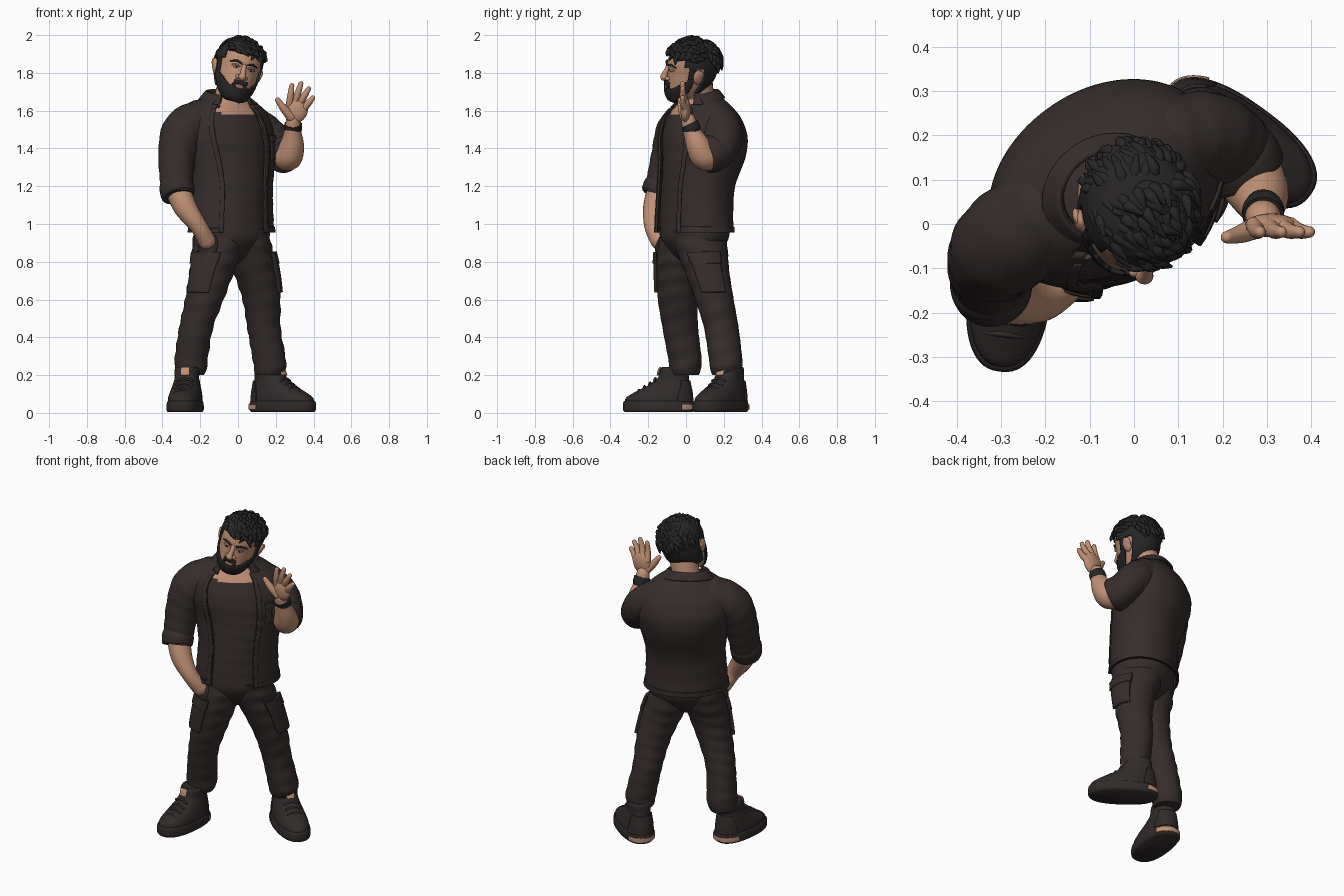
import bpy, bmesh, math, random
from mathutils import Vector, Matrix

if "Cube" in bpy.data.objects:
    bpy.data.objects.remove(bpy.data.objects["Cube"])

random.seed(4)
YAW = 33                                     # the body is turned towards +x


def mat(name, r, g, b):
    m = bpy.data.materials.new(name)
    m.diffuse_color = (r, g, b, 1)
    m.use_nodes = True
    m.node_tree.nodes["Principled BSDF"].inputs["Base Color"].default_value = m.diffuse_color
    return m


CLOTH = mat("dark cloth", .036, .026, .0245)
HAIR = mat("black hair", .021, .0185, .019)
SKIN = mat("tan skin", .53, .28, .18)
LIP = mat("lips", .40, .18, .11)
WHITE = mat("eye white", .62, .48, .40)
SHOE = mat("shoe black", .030, .0235, .0225)
HEAD = Matrix.Translation((-.002, .022, 1.812)) @ Matrix.Rotation(math.radians(14), 4, 'Z') \
    @ Matrix.Rotation(math.radians(15), 4, 'Y')


def finish(bm, name, mats, head=False, thick=0, angle=50):
    bmesh.ops.recalc_face_normals(bm, faces=bm.faces)
    me = bpy.data.meshes.new(name)
    bm.to_mesh(me)
    bm.free()
    ob = bpy.data.objects.new(name, me)
    bpy.context.collection.objects.link(ob)
    for m in mats:
        me.materials.append(m)
    if head:
        ob.matrix_world = HEAD
    if thick:
        s = ob.modifiers.new("thickness", 'SOLIDIFY')
        s.thickness, s.offset = thick, 0
    bpy.ops.object.select_all(action='DESELECT')
    ob.select_set(True)
    bpy.context.view_layer.objects.active = ob
    bpy.ops.object.shade_smooth_by_angle(angle=math.radians(angle))
    return ob


def spline(P, k):
    """Catmull-Rom samples through tuples of numbers."""
    out = []
    for i in range(len(P) - 1):
        a, b, c, d = P[max(i - 1, 0)], P[i], P[i + 1], P[min(i + 2, len(P) - 1)]
        for j in range(k):
            t = j / k
            out.append([.5 * (2 * q + (r - p) * t + (2 * p - 5 * q + 4 * r - s) * t * t
                              + (3 * q - p - 3 * r + s) * t ** 3) for p, q, r, s in zip(a, b, c, d)])
    return out + [list(P[-1])]


def loft(name, rings, mats, yaw=YAW, t0=0, t1=360, d=0, fold=0, k=5, n=56, e=2,
         rule=None, keep=None, thick=0, head=False):
    """Stack of (x, y, z, half width, half depth[, tilt]) rings; angle 0 is the front."""
    bm, w = bmesh.new(), math.radians(yaw)
    closed, rows, info = t1 - t0 == 360, [], {}
    for r in spline(rings, k):
        x, y, z, a, b = r[:5]
        tilt = r[5] if len(r) > 5 else 0
        row = []
        for i in range(n if closed else n + 1):
            deg = t0 + (t1 - t0) * i / n
            t = math.radians(deg)
            s, c = math.sin(t), math.cos(t)
            f = 1 + fold * math.sin(z * 75 + 2.2 * math.sin(t + z * 5)) * (.6 + .4 * math.sin(2 * t))
            p = math.copysign(abs(s) ** (2 / e), s) * (a + d) * f
            q = math.copysign(abs(c) ** (2 / e), c) * (b + d) * f
            v = bm.verts.new((x + p * math.cos(w) + q * math.sin(w),
                              y + p * math.sin(w) - q * math.cos(w), z + tilt * c))
            info[v] = (abs((deg + 180) % 360 - 180), z)
            row.append(v)
        rows.append(row)
    for lo, hi in zip(rows, rows[1:]):
        for i in range(n):
            j = (i + 1) % len(lo)
            t, z = info[lo[i]]
            if keep and not keep(t, z):
                continue
            f = bm.faces.new((lo[i], lo[j], hi[j], hi[i]))
            if rule:
                f.material_index = rule(t, z)
    if closed and not thick:
        bm.faces.new(rows[0])
        bm.faces.new(rows[-1])
    bmesh.ops.delete(bm, geom=[v for v in bm.verts if not v.link_faces], context='VERTS')
    return finish(bm, name, mats, head, thick)


def cut(rings, z0, z1, m=6):
    """Part of a ring stack between two heights."""
    S = spline(rings, 12)
    return [min(S, key=lambda r: abs(r[2] - (z0 + (z1 - z0) * i / m))) for i in range(m + 1)]


def tubes(name, paths, m, n=24, k=6, flat_end=False, fold=0, head=False):
    """Round tubes along (x, y, z, radius) points with domed ends."""
    bm = bmesh.new()
    for path in paths:
        S = [(Vector(p[:3]), max(p[3], .001)) for p in spline(path, k)]
        dome = [(math.sin(a), math.cos(a)) for a in (.5, 1, 1.4)]
        d0, d1 = (S[0][0] - S[1][0]).normalized(), (S[-1][0] - S[-2][0]).normalized()
        if not flat_end:
            S += [(S[-1][0] + d1 * S[-1][1] * s, S[-1][1] * c) for s, c in dome]
        S = [(S[0][0] + d0 * S[0][1] * s, S[0][1] * c) for s, c in reversed(dome)] + S
        old, rows = -d0, []
        side = old.orthogonal().normalized()
        for i, (p, r) in enumerate(S):
            tan = (S[min(i + 1, len(S) - 1)][0] - S[max(i - 1, 0)][0]).normalized()
            side = old.rotation_difference(tan) @ side
            up, old = tan.cross(side), tan
            row = []
            for j in range(n):
                a = math.tau * j / n
                f = r * (1 + fold * math.sin(i * 1.5 + 2 * math.sin(a)))
                row.append(bm.verts.new(p + (side * math.cos(a) + up * math.sin(a)) * f))
            rows.append(row)
        for lo, hi in zip(rows, rows[1:]):
            for j in range(n):
                bm.faces.new((lo[j], lo[(j + 1) % n], hi[(j + 1) % n], hi[j]))
        bm.faces.new(rows[0])
        bm.faces.new(rows[-1])
    return finish(bm, name, [m], head)


def ball(name, loc, size, m, rot=0, axis='Y', head=False):
    bm = bmesh.new()
    M = Matrix.Translation(loc) @ Matrix.Rotation(math.radians(rot), 4, axis) @ Matrix.Diagonal((*size, 1))
    bmesh.ops.create_uvsphere(bm, u_segments=24, v_segments=14, radius=1, matrix=M)
    return finish(bm, name, [m], head)


# Undershirt with bare chest, open shirt, collar
TORSO = [(-.035, .045, .955, .235, .187), (-.035, .045, 1.05, .228, .185), (-.035, .055, 1.2, .225, .187),
         (-.05, .085, 1.35, .255, .208), (-.065, .09, 1.46, .275, .208), (-.07, .085, 1.56, .255, .172),
         (-.065, .08, 1.63, .185, .125), (-.055, .075, 1.672, .11, .098)]
loft("undershirt", cut(TORSO, .975, 1.672, 30), [CLOTH, SKIN], d=-.014, k=2, n=90,
     rule=lambda t, z: int(t < 75 and z > 1.57 + (t / 75) ** 2 * .07), fold=.006)
loft("open_shirt", TORSO, [CLOTH], t0=25, t1=322, n=80, thick=.012, fold=.007,
     keep=lambda t, z: z < 1.62 or t > 50)
for a, b in ((25, 31), (316, 322)):
    loft("shirt_placket", cut(TORSO, .955, 1.61, 10), [CLOTH], t0=a, t1=b, n=4, d=.008, thick=.007, fold=.007)
loft("chest_pocket", cut(TORSO, 1.34, 1.45), [CLOTH], t0=36, t1=62, n=10, d=.009, thick=.008)
loft("chest_pocket_flap", cut(TORSO, 1.43, 1.47), [CLOTH], t0=35, t1=63, n=10, d=.013, thick=.008)
loft("shirt_hem", cut(TORSO, .955, .985), [CLOTH], t0=25, t1=322, d=.007, thick=.008, fold=.007)
loft("collar", [(-.06, .068, 1.63, .118, .104, -.025), (-.06, .068, 1.682, .108, .094, -.02),
                (-.06, .068, 1.688, .116, .102, -.02), (-.062, .068, 1.64, .148, .128, -.035)],
     [CLOTH], t0=40, t1=316, thick=.01)
tubes("neck", [[(-.06, .075, 1.56, .088), (-.048, .07, 1.66, .08), (-.02, .06, 1.76, .08)]], SKIN)

# Sleeves, rolled cuffs and arms
tubes("right_sleeve", [[(-.18, .03, 1.545, .12), (-.285, -.04, 1.49, .118), (-.322, -.085, 1.36, .1),
                        (-.325, -.125, 1.22, .087), (-.318, -.15, 1.15, .084)]], CLOTH, 36, 8, True, .014)
tubes("left_sleeve", [[(.06, .175, 1.53, .108), (.16, .195, 1.46, .104), (.222, .165, 1.385, .096),
                       (.25, .115, 1.36, .088)]], CLOTH, 36, 8, True, .014)
tubes("right_cuff", [[(-.325, -.128, 1.215, .086), (-.324, -.136, 1.195, .092), (-.32, -.148, 1.16, .09),
                      (-.317, -.155, 1.145, .084)]], CLOTH, 36, 4, True)
tubes("left_cuff", [[(.218, .168, 1.388, .09), (.23, .15, 1.378, .099), (.25, .115, 1.362, .097),
                     (.256, .104, 1.358, .088)]], CLOTH, 36, 4, True)
tubes("right_forearm", [[(-.325, -.13, 1.2, .068), (-.28, -.165, 1.09, .062), (-.21, -.175, .99, .046),
                         (-.165, -.14, .91, .048)]], SKIN)
tubes("left_forearm", [[(.235, .145, 1.365, .072), (.268, .098, 1.358, .074), (.286, .062, 1.42, .064),
                        (.29, .03, 1.49, .046), (.292, .012, 1.55, .038)]], SKIN)
tubes("wristband", [[(.292, .03, 1.505, .048), (.292, .018, 1.53, .047)]], HAIR, flat_end=True)

# Raised open hand
ball("palm", (.31, -.003, 1.605), (.06, .027, .068), SKIN, 10)
fingers = [((.272, 1.63), (.285, 1.733)), ((.302, 1.645), (.333, 1.743)),
           ((.328, 1.64), (.374, 1.716)), ((.35, 1.612), (.396, 1.668))]
tubes("fingers", [[(x0, -.003, z0, .02), ((x0 + x1) / 2, -.016, (z0 + z1) / 2, .0175), (x1, -.018, z1, .013)]
                  for (x0, z0), (x1, z1) in fingers], SKIN, 16, 4)
tubes("thumb", [[(.282, -.005, 1.565, .026), (.242, -.022, 1.612, .021), (.21, -.03, 1.656, .014)]], SKIN, 16)

# Trousers with cargo pockets
RIGHT = [(-.25, -.005, .2, .07, .072), (-.25, -.005, .225, .082, .082), (-.248, -.005, .28, .088, .088),
         (-.222, -.03, .45, .086, .098), (-.178, -.043, .6, .1, .108), (-.138, -.035, .75, .117, .122),
         (-.115, -.012, .86, .125, .145), (-.1, .01, .97, .12, .15)]
LEFT = [(.168, .212, .2, .07, .072), (.168, .212, .225, .082, .082), (.166, .21, .28, .088, .088),
        (.137, .187, .45, .086, .094), (.124, .15, .6, .099, .104), (.09, .11, .75, .117, .12),
        (.052, .085, .86, .127, .14), (.03, .065, .97, .125, .15)]
for side, leg, a, b in (("left", LEFT, 28, 95), ("right", RIGHT, 265, 332)):
    loft(side + "_trouser_leg", leg, [CLOTH], k=9, fold=.03)
    loft(side + "_cargo_pocket", cut(leg, .635, .81), [CLOTH], t0=a, t1=b, n=16, d=.006, thick=.02)
    loft(side + "_pocket_flap", cut(leg, .785, .85), [CLOTH], t0=a - 2, t1=b + 2, n=16, d=.012, thick=.018)
loft("trouser_seat", [(-.03, .04, .79, .04, .05), (-.03, .042, .83, .13, .105), (-.032, .045, .92, .208, .166),
                      (-.035, .045, 1.01, .21, .168)], [CLOTH])
ball("filled_pocket", (-.15, -.105, .875), (.062, .06, .085), CLOTH)

# Trainers: foot axis follows yaw, upper slides back to the ankle
for side, x, y, yaw, b0 in (("right", -.28, -.145, -7, .19), ("left", .237, .183, 54, .2)):
    w = math.radians(yaw)
    fx, fy = math.sin(w), -math.cos(w)

    def ring(z, a, b, s):
        return (x + fx * s, y + fy * s, z, a, b)
    sole = [ring(.004, .086, b0 - .01, 0), ring(.014, .094, b0 - .002, 0), ring(.035, .095, b0, 0),
            ring(.058, .091, b0 - .003, 0), ring(.066, .082, b0 - .018, 0)]
    upper = [ring(.05, .088, b0 - .01, 0), ring(.08, .087, b0 - .015, -.002), ring(.11, .081, b0 - .04, -.024),
             ring(.145, .072, b0 - .078, -.055), ring(.185, .064, b0 - .108, -.078), ring(.225, .066, .078, -.088),
             ring(.243, .06, .07, -.09)]
    loft(side + "_sole", sole, [SHOE], yaw=yaw, e=2.4)
    loft(side + "_shoe_upper", upper, [SHOE], yaw=yaw, e=2.3)
    loft(side + "_heel_counter", cut(upper, .06, .17), [SHOE], yaw=yaw, t0=125, t1=235, e=2.3, d=.003, thick=.008)
    loft(side + "_heel_patch", cut(sole, .018, .046), [SKIN], yaw=yaw, t0=130, t1=240, e=2.4, d=.003, thick=.004)
    loft(side + "_tongue", cut(upper, .2, .24), [SKIN], yaw=yaw, t0=-15, t1=15, n=8, e=2.3, d=.01, thick=.008)
    laces = []
    for z, s in ((.12, .105), (.14, .075), (.16, .045), (.182, .018)):
        px, py = x + fx * s, y + fy * s
        laces.append([(px - fy * -.04, py + fx * -.04, z - .012, .007), (px, py, z, .007),
                      (px - fy * .04, py + fx * .04, z - .012, .007)])
    tubes(side + "_laces", laces, SHOE, 8, 4)

# Head, in its own tilted frame
SKULL = [(0, -.06, -.165, .025, .025), (0, -.053, -.152, .056, .053), (0, -.03, -.11, .086, .092),
         (0, -.005, -.05, .106, .118), (0, .006, 0, .111, .128), (0, .011, .05, .115, .133),
         (0, .015, .1, .108, .125), (0, .015, .14, .082, .098), (0, .015, .162, .035, .045)]
loft("head", SKULL, [SKIN], yaw=0, head=True)


def beard_area(t, z):
    if t < 15 and -.1 < z < -.078:
        return False                         # mouth opening
    top = -.06 if t < 20 else -.09 if t < 36 else -.09 + (t - 36) / 36 * .06 if t < 72 else .05
    return t < 87 and z < top


def hair_area(t, z):
    low = .09 if t < 60 else .04 if t < 74 else -.02 if t < 82 else .035 if t < 106 else -.1
    return z > low


loft("beard", SKULL, [HAIR], yaw=0, d=.006, k=10, n=120, keep=beard_area, thick=.011, head=True)
loft("short_hair", SKULL, [HAIR], yaw=0, d=.006, k=10, n=120, keep=hair_area, thick=.012, head=True)
ball("hair_crown", (.003, .015, .12), (.09, .105, .052), HAIR, head=True)
ball("chin_beard", (0, -.088, -.135), (.045, .036, .028), HAIR, head=True)

# Face
ball("mouth", (0, -.118, -.088), (.03, .012, .011), LIP, head=True)
tubes("nose", [[(0, -.118, .025, .012), (0, -.135, -.012, .015), (0, -.14, -.034, .021)]], SKIN, head=True)
for s, side in ((-1, "right"), (1, "left")):
    ball(side + "_nostril", (s * .02, -.125, -.038), (.013, .014, .011), SKIN, head=True)
    ball(side + "_eye", (s * .042, -.112, .012), (.015, .01, .007), WHITE, head=True)
    ball(side + "_iris", (s * .041, -.12, .012), (.006, .004, .006), HAIR, head=True)
    tubes(side + "_eyebrow", [[(s * .018, -.126, .034, .005), (s * .045, -.119, .042, .006),
                               (s * .075, -.097, .034, .003)]], HAIR, 12, head=True)
    tubes(side + "_eyelid", [[(s * .024, -.118, .018, .004), (s * .042, -.118, .022, .005),
                              (s * .062, -.104, .017, .004)]], SKIN, 12, head=True)
    tubes(side + "_moustache", [[(s * .004, -.127, -.066, .008), (s * .026, -.118, -.072, .008),
                                 (s * .043, -.1, -.094, .006)]], HAIR, 12, head=True)
    ball(side + "_ear", (s * .122, .015, -.005), (.015, .027, .042), SKIN, s * 14, head=True)
    ball(side + "_ear_rim", (s * .13, .024, .006), (.01, .021, .027), SKIN, s * 20, head=True)

# Tousled curls on top, combed forwards
curls, N = [], 190
for i in range(N):
    h = 1 - .9 * i / N
    a = i * 2.39996
    q = math.sqrt(1 - h * h)
    u = Vector((q * math.cos(a), q * math.sin(a), h))
    if (u.y < -.1 and h < .42) or (u.y < .5 and h < .3):
        continue
    p = Vector((.004 + u.x * .114, .014 + u.y * .13, .05 + u.z * .108))
    f = Vector((.6 + random.uniform(-.7, .7), -1 + random.uniform(-.5, .5), random.uniform(-.5, .3)))
    if u.y > .4:
        f = Vector((random.uniform(-.6, .6), .2, -1))
    f = (f - u * f.dot(u)).normalized()
    lift = random.uniform(.008, .02)
    curls.append([(*(p - u * .006), .013), (*(p + u * lift + f * .02), .014),
                  (*(p + u * (lift + random.uniform(-.008, .006)) + f * .055), .004)])
tubes("curls", curls, HAIR, 8, 3, head=True)
